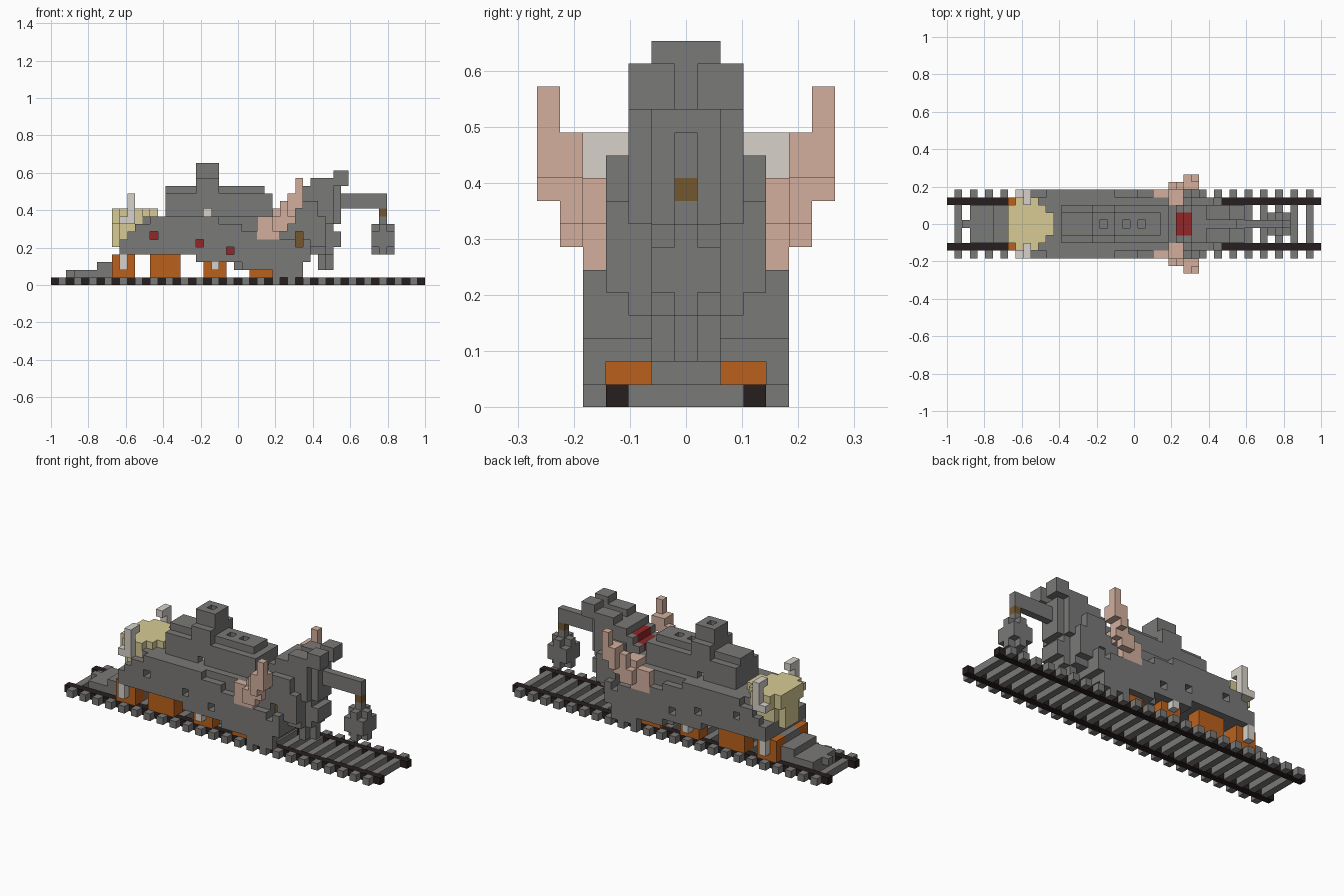
import bpy, bmesh
from mathutils import Vector

if "Cube" in bpy.data.objects:
    bpy.data.objects.remove(bpy.data.objects["Cube"])

LENGTH = 49
U = 2 / LENGTH

COLOURS = {
    "iron_grey": (0.195, 0.192, 0.188),
    "rail_black": (0.02, 0.013, 0.013),
    "wheel_orange": (0.5, 0.12, 0.012),
    "straw_yellow": (0.68, 0.6, 0.3),
    "skin_peach": (0.65, 0.43, 0.34),
    "pale_grey": (0.68, 0.64, 0.59),
    "deep_red": (0.29, 0.02, 0.022),
    "brown": (0.175, 0.095, 0.03),
}
MATS = {}
for name, rgb in COLOURS.items():
    m = bpy.data.materials.new(name)
    m.use_nodes = True
    m.diffuse_color = (*rgb, 1)
    m.node_tree.nodes["Principled BSDF"].inputs["Base Color"].default_value = (*rgb, 1)
    MATS[name] = m

cells = {}      # block position -> part name
part_mat = {}   # part name -> material name


def box(part, mat, x, y, z):
    """Fill blocks; x and z are half-open ranges, y an inclusive range of distance from the centre plane."""
    part_mat[part] = mat
    for i in range(*x):
        for k in range(*z):
            for j in range(y[0], y[1] + 1):
                cells[i, j, k] = cells[i, -j, k] = part


def carve(x, y, z):
    for i in range(*x):
        for k in range(*z):
            for j in range(y[0], y[1] + 1):
                cells.pop((i, j, k), None)
                cells.pop((i, -j, k), None)


def recess(part, mat, x, y, z):
    """Cut a side opening through the layers y and colour the layer behind it."""
    carve(x, y, z)
    box(part, mat, x, (y[0] - 1, y[0] - 1), z)


G = "iron_grey"

# Track
for i in range(1, LENGTH, 2):
    box("sleepers", G, (i, i + 1), (0, 4), (0, 1))
box("rails", "rail_black", (0, LENGTH), (3, 3), (0, 1))

# Plow at the rear end, stepped up towards the body
box("plow", G, (2, 3), (0, 0), (1, 2))
box("plow", G, (3, 6), (0, 2), (1, 2))
box("plow", G, (6, 11), (0, 2), (1, 3))
box("plow", G, (8, 11), (0, 1), (3, 4))

# Wheels
for x0, x1, top in ((8, 11, 4), (13, 17, 4), (20, 23, 3), (26, 29, 2)):
    box("wheels", "wheel_orange", (x0, x1), (2, 3), (1, top))

# Body core
box("body", G, (9, 20), (0, 3), (4, 6))
box("body", G, (12, 29), (0, 3), (5, 9))
box("body", G, (19, 34), (0, 3), (3, 7))
box("body", G, (24, 33), (0, 3), (2, 4))

# Side skirts: start, end, bottom, top of each step
for x0, x1, bottom, top in ((9, 10, 4, 6), (10, 11, 4, 7), (11, 13, 4, 8),
                            (13, 19, 4, 9), (19, 22, 3, 9), (22, 25, 3, 8),
                            (25, 27, 2, 7), (27, 29, 2, 6), (29, 33, 1, 6),
                            (33, 34, 3, 6)):
    box("side_skirts", G, (x0, x1), (4, 4), (bottom, top))

# Boiler and flared chimney with openings on top
box("boiler", G, (15, 29), (0, 2), (9, 12))
box("boiler", G, (15, 28), (0, 1), (12, 13))
box("chimney", G, (19, 22), (0, 2), (12, 14))
box("chimney", G, (19, 22), (0, 1), (14, 16))
for i, top in ((20, 16), (23, 13), (25, 13)):
    carve((i, i + 1), (0, 0), (top - 1, top))
recess("boiler_studs", "pale_grey", (20, 21), (2, 2), (9, 10))

# Deep side ports
for i, k in ((13, 6), (19, 5), (23, 4)):
    recess("side_ports", "deep_red", (i, i + 1), (3, 4), (k, k + 1))

# Rounded load at the back, narrowing downwards
for bottom, top, cut in ((8, 10, 0), (6, 8, 1), (5, 6, 2)):
    for x0, x1, w in ((8, 9, 2), (9, 12, 3), (12, 13, 2), (13, 14, 1)):
        box("rear_load", "straw_yellow", (x0, x1), (0, max(w - cut, 1)), (bottom, top))

# Pale pipes and wheel pins
box("rear_pipes", "pale_grey", (10, 11), (4, 4), (8, 12))
box("rear_pipes", "pale_grey", (10, 11), (3, 3), (11, 12))
box("rear_pipes", "pale_grey", (9, 10), (4, 4), (8, 9))
box("wheel_pins", "pale_grey", (9, 10), (4, 4), (2, 4))
box("wheel_pins", "pale_grey", (21, 22), (4, 4), (2, 3))

# Front head, getting narrower towards the tip
box("head", G, (29, 34), (0, 3), (4, 9))
box("head", G, (34, 36), (0, 3), (5, 9))
box("head", G, (32, 35), (0, 3), (9, 11))
box("head", G, (32, 37), (0, 2), (8, 13))
box("head", G, (37, 38), (0, 1), (8, 13))
box("head", G, (34, 36), (0, 2), (4, 9))
box("head", G, (36, 37), (0, 1), (4, 9))
box("head", G, (35, 36), (0, 1), (2, 4))
box("head", G, (36, 37), (0, 0), (2, 4))
box("head", G, (37, 38), (0, 1), (5, 7))

# Crest with a slot along the middle
box("crest", G, (34, 37), (1, 2), (13, 14))
box("crest", G, (37, 39), (1, 2), (13, 15))

# Red steps between grey cheeks
box("cheeks", G, (29, 30), (0, 2), (7, 10))
box("cheeks", G, (30, 31), (0, 2), (7, 11))
box("cheeks", G, (31, 32), (0, 2), (7, 12))
box("red_steps", "deep_red", (30, 31), (0, 1), (10, 11))
box("red_steps", "deep_red", (31, 32), (0, 1), (10, 12))

# Deep brown panels
recess("side_panels", "brown", (32, 33), (3, 4), (5, 7))

# Raised hands: forearm, palm, fingers
P = "skin_peach"
box("hands", P, (27, 30), (4, 4), (6, 9))
box("hands", P, (29, 31), (3, 4), (8, 10))
box("hands", P, (29, 31), (5, 5), (7, 8))
box("hands", P, (29, 32), (5, 5), (8, 9))
box("hands", P, (30, 32), (5, 5), (9, 11))
box("hands", P, (31, 32), (6, 6), (9, 10))
box("hands", P, (31, 33), (5, 6), (10, 12))
box("hands", P, (32, 33), (6, 6), (12, 14))

# Lamp arm, cord and hanging lamp
box("lamp_arm", G, (38, 44), (0, 0), (10, 12))
box("lamp_cord", "brown", (43, 44), (0, 0), (9, 10))
box("lamp", G, (43, 44), (0, 0), (8, 9))
box("lamp", G, (42, 45), (0, 1), (4, 8))
for k in (4, 7):
    for i in (42, 44):
        carve((i, i + 1), (1, 1), (k, k + 1))

# Outer faces of every part
AXES = [Vector(v) for v in ((1, 0, 0), (0, 1, 0), (0, 0, 1))]
for part, mat in part_mat.items():
    bm = bmesh.new()
    verts = {}

    def corner(p):
        key = tuple(round(c * 2) for c in p)
        if key not in verts:
            verts[key] = bm.verts.new(p * U)
        return verts[key]

    for (i, j, k), owner in cells.items():
        if owner != part:
            continue
        centre = Vector((i + 0.5 - LENGTH / 2, j, k + 0.5))
        for a in range(3):
            for s in (-1, 1):
                n = AXES[a] * s
                if (i + int(n.x), j + int(n.y), k + int(n.z)) in cells:
                    continue
                u, v = AXES[(a + 1) % 3] / 2, AXES[(a + 2) % 3] / 2 * s
                mid = centre + n / 2
                quad = (mid - u - v, mid + u - v, mid + u + v, mid - u + v)
                bm.faces.new([corner(p) for p in quad])
    me = bpy.data.meshes.new(part)
    bm.to_mesh(me)
    bm.free()
    me.materials.append(MATS[mat])
    bpy.context.collection.objects.link(bpy.data.objects.new(part, me))
